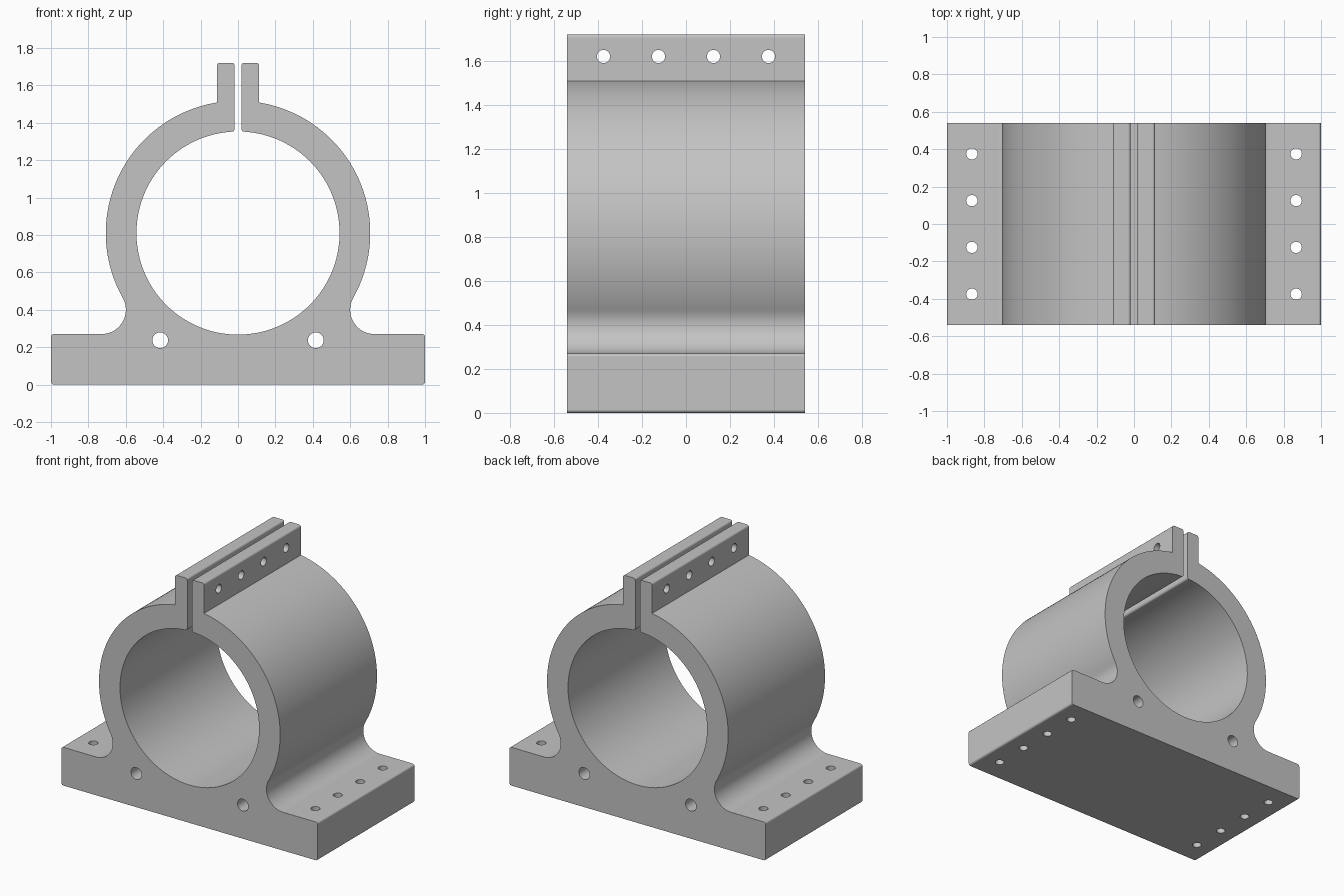
import bpy, bmesh
from math import sin, cos, radians, degrees, atan2, sqrt
from mathutils import Matrix, Vector

cube = bpy.data.objects.get("Cube")
if cube:
    bpy.data.objects.remove(cube, do_unlink=True)

# Main dimensions
HALF_DEPTH = 0.54
BASE_H = 0.27
AXIS_Z = 0.81
R_IN, R_OUT = 0.543, 0.707
SLOT, LUG, TOP = 0.018, 0.113, 1.72
FILLET = 0.13
EDGE = 0.015

grey = bpy.data.materials.new("machined grey")
grey.use_nodes = True
COLOUR = (0.55, 0.55, 0.55, 1)
grey.diffuse_color = COLOUR
grey.node_tree.nodes["Principled BSDF"].inputs["Base Color"].default_value = COLOUR


def arc(cx, cz, r, start, end, steps):
    angles = [radians(start + (end - start) * i / steps) for i in range(steps + 1)]
    return [(cx + r * cos(a), cz + r * sin(a)) for a in angles]


def rounded(cx, cz, start, end):
    return arc(cx, cz, EDGE, start, end, 5)


# Right half of the clamp section, from bottom centre round to the bore bottom
fillet_z = BASE_H + FILLET
fillet_x = sqrt((R_OUT + FILLET) ** 2 - (AXIS_Z - fillet_z) ** 2)
tangent = degrees(atan2(fillet_z - AXIS_Z, fillet_x))
lug_angle = degrees(atan2(sqrt(R_OUT ** 2 - LUG ** 2), LUG))
lip_x = SLOT + EDGE
lip_r = R_IN + EDGE
lip_z = AXIS_Z + sqrt(lip_r ** 2 - lip_x ** 2)
lip_angle = degrees(atan2(lip_z - AXIS_Z, lip_x))

half = [(0, 0)]
half += rounded(1 - EDGE, EDGE, -90, 0)
half += rounded(1 - EDGE, BASE_H - EDGE, 0, 90)
half += arc(fillet_x, fillet_z, FILLET, 270, 180 + tangent, 20)
half += arc(0, AXIS_Z, R_OUT, tangent, lug_angle, 64)[1:]
half += rounded(LUG - EDGE, TOP - EDGE, 0, 90)
half += rounded(SLOT + EDGE, TOP - EDGE, 90, 180)
half += rounded(lip_x, lip_z, 180, 180 + lip_angle)
half += arc(0, AXIS_Z, R_IN, lip_angle, -90, 80)[1:]
half[-1] = (0, AXIS_Z - R_IN)
outline = half + [(-x, z) for x, z in reversed(half[1:-1])]

# Extrude the section along the bore
bm = bmesh.new()
face = bm.faces.new([bm.verts.new((x, -HALF_DEPTH, z)) for x, z in outline])
ext = bmesh.ops.extrude_face_region(bm, geom=[face], use_keep_orig=True)
moved = [v for v in ext["geom"] if isinstance(v, bmesh.types.BMVert)]
bmesh.ops.translate(bm, verts=moved, vec=(0, 2 * HALF_DEPTH, 0))
bmesh.ops.recalc_face_normals(bm, faces=bm.faces)
mesh = bpy.data.meshes.new("clamp_block")
bm.to_mesh(mesh)
bm.free()
mesh.materials.append(grey)
block = bpy.data.objects.new("clamp_block", mesh)
bpy.context.collection.objects.link(block)

# Drill bits for every hole, gathered in one cutter
bits = bmesh.new()


def drill(centre, axis, radius, length):
    turn = Vector(axis).to_track_quat("Z", "Y").to_matrix().to_4x4()
    bmesh.ops.create_cone(bits, cap_ends=True, segments=32, radius1=radius,
                          radius2=radius, depth=length,
                          matrix=Matrix.Translation(centre) @ turn)


for y in (-0.375, -0.125, 0.125, 0.375):
    drill((0, y, 1.62), (1, 0, 0), 0.03, 0.4)
    for side in (-1, 1):
        drill((side * 0.867, y, BASE_H / 2), (0, 0, 1), 0.03, 0.5)
for side in (-1, 1):
    drill((side * 0.416, 0, 0.237), (0, 1, 0), 0.042, 1.4)

bit_mesh = bpy.data.meshes.new("drill_bits")
bits.to_mesh(bit_mesh)
bits.free()
bit_mesh.materials.append(grey)
cutter = bpy.data.objects.new("drill_bits", bit_mesh)
cutter.hide_render = True
bpy.context.collection.objects.link(cutter)

# Cut the holes, then smooth the curved faces only
bpy.ops.object.select_all(action="DESELECT")
bpy.context.view_layer.objects.active = block
block.select_set(True)
cut = block.modifiers.new("holes", "BOOLEAN")
cut.operation = "DIFFERENCE"
cut.solver = "EXACT"
cut.object = cutter
bpy.ops.object.modifier_apply(modifier=cut.name)
bpy.data.objects.remove(cutter, do_unlink=True)
bpy.ops.object.shade_smooth_by_angle(angle=radians(30))
weighted = block.modifiers.new("flat_faces", "WEIGHTED_NORMAL")
weighted.keep_sharp = True
